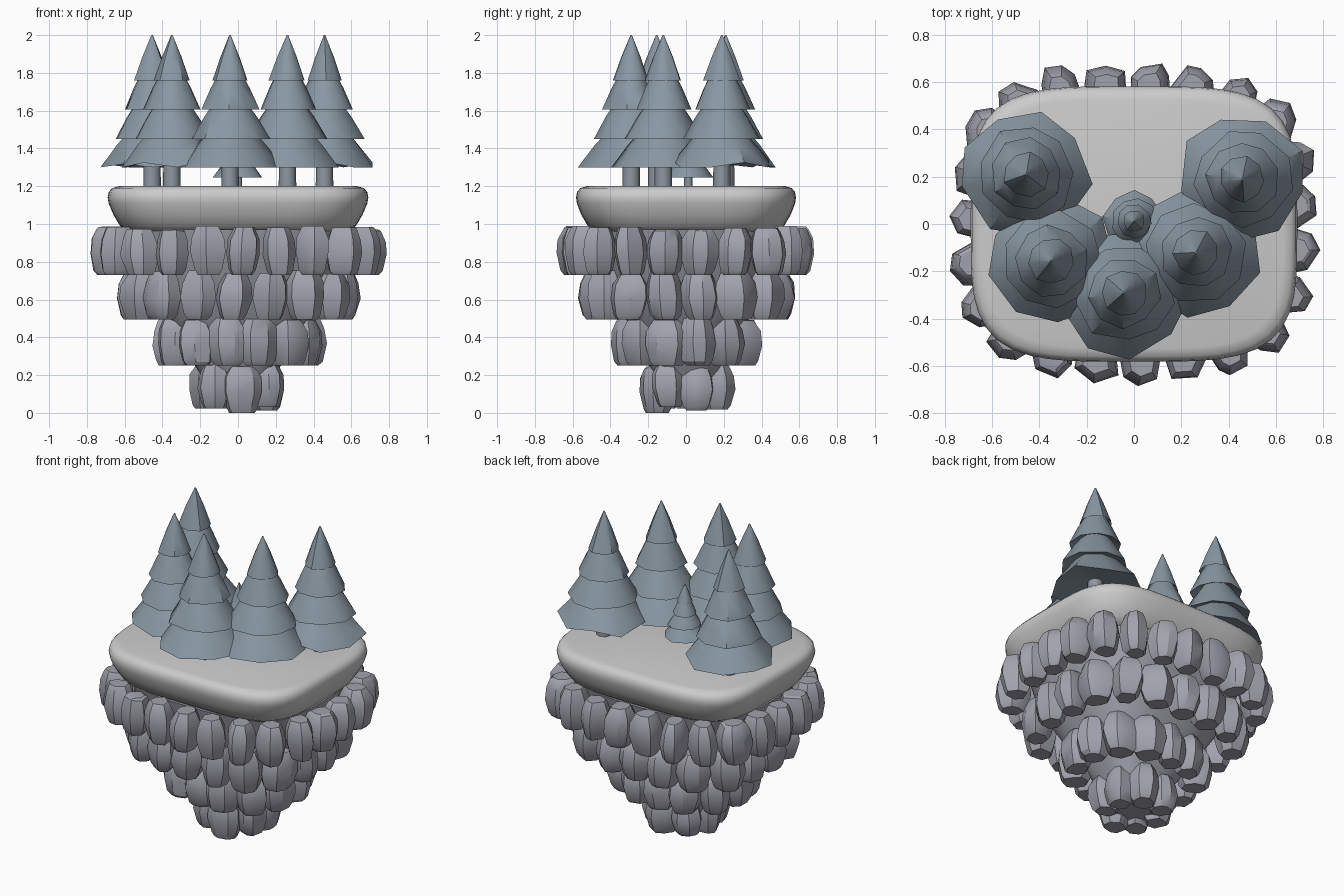
import bpy, bmesh, math, random
from math import sin, cos, pi

if "Cube" in bpy.data.objects:
    bpy.data.objects.remove(bpy.data.objects["Cube"])

random.seed(7)


def material(name, rgb):
    m = bpy.data.materials.new(name)
    m.diffuse_color = (*rgb, 1)
    m.use_nodes = True
    m.node_tree.nodes["Principled BSDF"].inputs["Base Color"].default_value = m.diffuse_color
    return m


ROCK = material("rock", (0.36, 0.365, 0.42))
PINE = material("pine", (0.25, 0.31, 0.36))
BARK = material("bark", (0.27, 0.31, 0.35))


def finish(bm, name, mat=None, angle=30):
    bmesh.ops.recalc_face_normals(bm, faces=bm.faces)
    me = bpy.data.meshes.new(name)
    bm.to_mesh(me)
    bm.free()
    ob = bpy.data.objects.new(name, me)
    bpy.context.collection.objects.link(ob)
    if mat:
        me.materials.append(mat)
    bpy.ops.object.select_all(action='DESELECT')
    ob.select_set(True)
    bpy.context.view_layer.objects.active = ob
    bpy.ops.object.shade_smooth_by_angle(angle=math.radians(angle))
    return ob


def loft(bm, rings):
    """Skin a closed solid through rings of points with equal counts."""
    loops = [[bm.verts.new(p) for p in r] for r in rings]
    for a, b in zip(loops, loops[1:]):
        n = len(a)
        for i in range(n):
            j = (i + 1) % n
            bm.faces.new((a[i], a[j], b[j], b[i]))
    bm.faces.new(loops[0][::-1])
    bm.faces.new(loops[-1])


def squircle(a, b, z, n=64, p=4.0):
    """Rounded-rectangle ring (superellipse)."""
    pts = []
    for i in range(n):
        t = 2 * pi * i / n
        c, s = cos(t), sin(t)
        r = (abs(c) ** p + abs(s) ** p) ** (-1 / p)
        pts.append((a * c * r, b * s * r, z))
    return pts


def along(ring, count, offset):
    """Evenly spaced points on a ring by arc length."""
    n = len(ring)
    seg = [math.dist(ring[i], ring[(i + 1) % n]) for i in range(n)]
    total = sum(seg)
    out = []
    for k in range(count):
        d = ((k + offset) / count * total) % total
        i = 0
        while d > seg[i]:
            d -= seg[i]
            i += 1
        f = d / seg[i]
        p, q = ring[i], ring[(i + 1) % n]
        out.append((p[0] + (q[0] - p[0]) * f, p[1] + (q[1] - p[1]) * f))
    return out


# Rounded ground slab
bm = bmesh.new()
slab = [(0.55, 0.45, 0.955), (0.59, 0.485, 0.965), (0.625, 0.52, 0.99),
        (0.66, 0.555, 1.05), (0.685, 0.578, 1.11), (0.69, 0.582, 1.14),
        (0.684, 0.577, 1.17), (0.667, 0.56, 1.19), (0.63, 0.525, 1.20)]
loft(bm, [squircle(a, b, z) for a, b, z in slab])
finish(bm, "ground_slab", None, 40)

# Tapering core behind the rocks
bm = bmesh.new()
core = [(0.12, 0.10, 0.05), (0.22, 0.19, 0.24), (0.38, 0.32, 0.48),
        (0.54, 0.45, 0.73), (0.61, 0.51, 0.97)]
loft(bm, [squircle(a, b, z, 32, 3) for a, b, z in core])
finish(bm, "island_core", ROCK, 40)


def rock(bm, x, y, z0, z1, w, d):
    """Chunky faceted boulder facing outward, wider in the middle."""
    a = math.atan2(y, x)
    n = random.choice((6, 7, 8))
    j = lambda s: random.uniform(-s, s)
    base = [(2 * pi * (i + j(0.2)) / n, 1 + j(0.12)) for i in range(n)]
    spin = random.uniform(0, pi)
    h = z1 - z0
    prof = ((0, 0.66), (0.1, 0.84), (0.45, 1.06), (0.75, 0.98), (0.95, 0.74), (1, 0.62))
    rings = []
    lean = j(0.015)
    for t, k in prof:
        k *= 1 + j(0.05)
        ring = []
        for th, m in base:
            u = d * k * m * cos(th + spin)
            v = w * k * m * sin(th + spin) + lean * (t - 0.5)
            ring.append((x + u * cos(a) - v * sin(a), y + u * sin(a) + v * cos(a),
                         z0 + h * t + (j(0.006) if 0 < t < 1 else 0)))
        rings.append(ring)
    loft(bm, rings)


# Four shrinking rows of boulders: a, b, z0, z1, count, half width, half depth
rows = [("bottom_rocks", 0.165, 0.155, 0.0, 0.265, 7, 0.098, 0.10),
        ("lower_rocks", 0.365, 0.305, 0.25, 0.51, 13, 0.105, 0.10),
        ("middle_rocks", 0.545, 0.47, 0.495, 0.755, 18, 0.102, 0.10),
        ("upper_rocks", 0.68, 0.58, 0.73, 0.99, 23, 0.09, 0.098)]
for name, a, b, z0, z1, count, w, d in rows:
    bm = bmesh.new()
    p = 2.3 if count < 15 else 3.2
    for i, (x, y) in enumerate(along(squircle(a, b, 0, 96, p), count, 0.4)):
        s = random.uniform(0.9, 1.08)
        lo = 0 if i == 5 or count > 7 else random.uniform(0.01, 0.035)
        rock(bm, x, y, z0 + lo, z1 - random.uniform(0, 0.02), w * s, d * random.uniform(0.92, 1.05))
    finish(bm, name, ROCK, 32)


# Pine trees: stacked faceted skirts on a short trunk
# each tier: top z, top radius, hem z, hem radius (above ground, full size)
TIERS = [(0.80, 0.004, 0.56, 0.095), (0.62, 0.05, 0.405, 0.15),
         (0.47, 0.07, 0.25, 0.205), (0.32, 0.10, 0.10, 0.268)]


def pine(name, x, y, s, ragged):
    bm = bmesh.new()
    n = 9
    for k, (zt, rt, zh, rh) in enumerate(TIERS):
        turn = random.uniform(0, 2 * pi)
        ang = [turn + 2 * pi * (i + random.uniform(-0.1, 0.1)) / n for i in range(n)]
        rad = [rh * random.uniform(0.95, 1.07) for _ in ang]
        lift = [0.0] * n
        if ragged and k == 3:
            lift = [0.04 * (i % 2) * random.uniform(0.4, 1) for i in range(n)]

        def ring(fr, z, lf=0):
            return [(x + s * fr(i) * cos(t), y + s * fr(i) * sin(t), 1.2 + s * (z + lf * lift[i]))
                    for i, t in enumerate(ang)]
        rings = [ring(lambda i: rt, zt),
                 ring(lambda i: rt + (rad[i] - rt) * 0.52, (zt + zh) / 2 + 0.005, 0.3),
                 ring(lambda i: rad[i], zh, 1),
                 ring(lambda i: 0.04, zh + 0.06)]
        loft(bm, rings)
    finish(bm, name + "_foliage", PINE, 42)

    bm = bmesh.new()
    loft(bm, [[(x + r * s * cos(pi * i / 4), y + r * s * sin(pi * i / 4), 1.2 + z * s)
               for i in range(8)] for r, z in ((0.047, -0.03), (0.043, 0.3))])
    finish(bm, name + "_trunk", BARK, 50)


trees = [("back_left_pine", -0.455, 0.21, 1, True),
         ("left_pine", -0.35, -0.155, 1, True),
         ("front_pine", -0.042, -0.29, 1, False),
         ("right_pine", 0.262, -0.12, 1, False),
         ("back_right_pine", 0.458, 0.19, 1, True),
         ("small_pine", 0.0, 0.012, 0.475, False)]
for t in trees:
    pine(*t)
